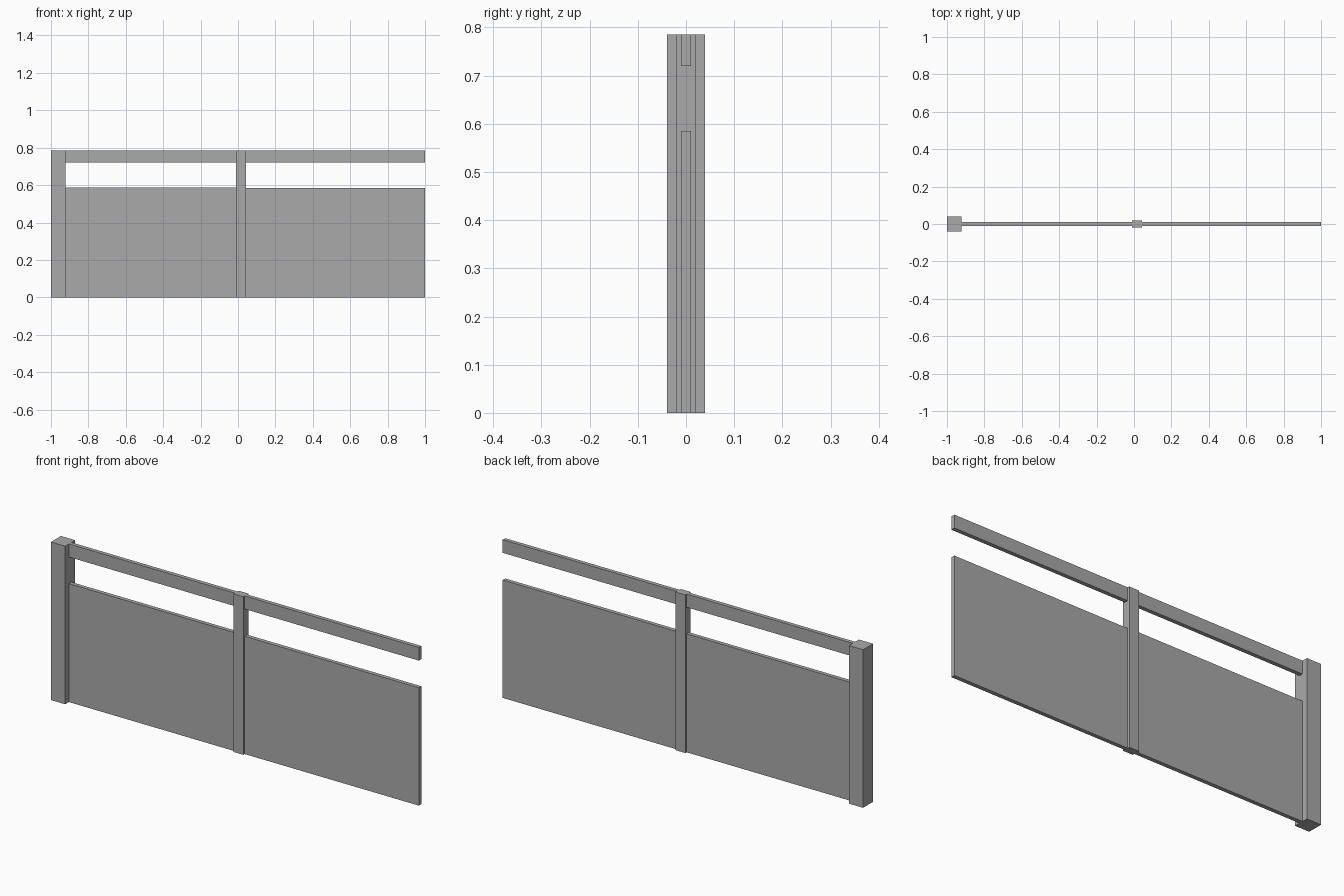
import bpy

default = bpy.data.objects.get("Cube")
if default:
    bpy.data.objects.remove(default, do_unlink=True)

GREY = (0.4, 0.4, 0.4, 1)
grey = bpy.data.materials.new("plain grey")
grey.use_nodes = True
grey.diffuse_color = GREY
grey.node_tree.nodes["Principled BSDF"].inputs["Base Color"].default_value = GREY


def box(name, x, depth, z):
    """Box spanning x and z ranges, centred on y = 0."""
    centre = ((x[0] + x[1]) / 2, 0, (z[0] + z[1]) / 2)
    bpy.ops.mesh.primitive_cube_add(size=1, location=centre)
    obj = bpy.context.object
    obj.name = obj.data.name = name
    obj.scale = (x[1] - x[0], depth, z[1] - z[0])
    bpy.ops.object.transform_apply(location=False, rotation=False, scale=True)
    obj.data.materials.append(grey)


HEIGHT = 0.785
RAIL_BOTTOM = 0.72
THIN = 0.02
end_post = (-1, -0.922)
middle_post = (-0.01, 0.043)

# Upright posts
box("end_post", end_post, 0.078, (0, HEIGHT))
box("middle_post", middle_post, 0.04, (0, HEIGHT))

# Solid panel and top rail in each bay
bays = (("right", (end_post[1], middle_post[0]), 0.588),
        ("left", (middle_post[1], 1), 0.585))
for side, span, panel_top in bays:
    box(side + "_panel", span, THIN, (0, panel_top))
    box(side + "_top_rail", span, THIN, (RAIL_BOTTOM, HEIGHT))
